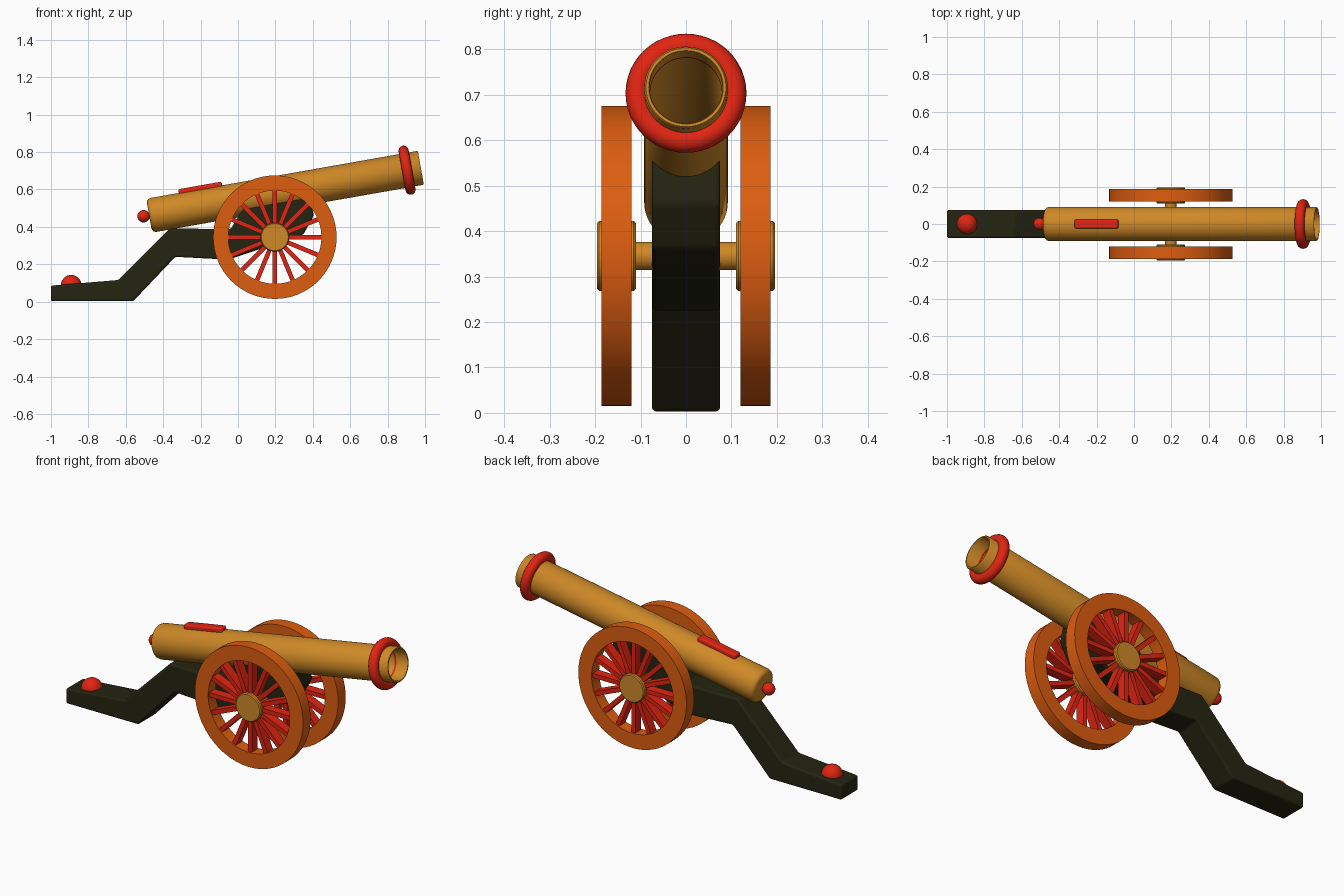
import bpy, bmesh, math
from mathutils import Matrix, Vector

if "Cube" in bpy.data.objects:
    bpy.data.objects.remove(bpy.data.objects["Cube"], do_unlink=True)


def material(name, rgb):
    m = bpy.data.materials.new(name)
    m.use_nodes = True
    m.diffuse_color = (*rgb, 1)
    bsdf = m.node_tree.nodes["Principled BSDF"]
    bsdf.inputs["Base Color"].default_value = (*rgb, 1)
    bsdf.inputs["Roughness"].default_value = 0.6
    return m


GOLD = material("brass gold", (0.62, 0.25, 0.02))
RED = material("bright red", (0.75, 0.018, 0.006))
ORANGE = material("wheel orange", (0.72, 0.11, 0.005))
DARK = material("dark olive", (0.018, 0.018, 0.006))


def finish(name, bm, mat, matrix=Matrix(), bevel=0):
    bmesh.ops.recalc_face_normals(bm, faces=bm.faces)
    mesh = bpy.data.meshes.new(name)
    bm.to_mesh(mesh)
    bm.free()
    mesh.materials.append(mat)
    ob = bpy.data.objects.new(name, mesh)
    bpy.context.collection.objects.link(ob)
    ob.matrix_world = matrix
    if bevel:
        mod = ob.modifiers.new("rounded edges", "BEVEL")
        mod.width, mod.segments = bevel, 3
    bpy.ops.object.select_all(action="DESELECT")
    ob.select_set(True)
    bpy.context.view_layer.objects.active = ob
    bpy.ops.object.shade_smooth_by_angle(angle=math.radians(35))
    return ob


def lathe(name, profile, mat, matrix, steps=48, closed=False):
    """Spin (radius, height) points around local z."""
    bm = bmesh.new()
    verts = [bm.verts.new((r, 0, h)) for r, h in profile]
    pairs = list(zip(verts, verts[1:] + verts[:1]))
    edges = [bm.edges.new(p) for p in (pairs if closed else pairs[:-1])]
    bmesh.ops.spin(bm, geom=verts + edges, cent=(0, 0, 0), axis=(0, 0, 1),
                   angle=math.tau, steps=steps, use_duplicate=False)
    bmesh.ops.remove_doubles(bm, verts=bm.verts, dist=1e-5)
    return finish(name, bm, mat, matrix)


def ball(name, centre, radius):
    bm = bmesh.new()
    bmesh.ops.create_uvsphere(bm, u_segments=32, v_segments=16, radius=radius)
    return finish(name, bm, RED, Matrix.Translation(centre))


# Barrel frame: local z runs from breech to muzzle, raised ten degrees
tilt = math.radians(10)
breech = (Matrix.Translation((-0.475, 0, 0.46))
          @ Matrix.Rotation(math.pi / 2 - tilt, 4, "Y"))
length, radius, bore = 1.475, 0.092, 0.08
lathe("barrel", [(0, 0), (0.07, 0), (0.081, 0.004), (0.089, 0.012), (radius, 0.024),
                 (radius, length - 0.006), (radius - 0.004, length),
                 (bore + 0.002, length), (bore, length - 0.004),
                 (bore, 0.4), (0, 0.4)], GOLD, breech)

# Muzzle ring
ring = [(0.106 + 0.027 * math.cos(a), 1.4 + 0.027 * math.sin(a))
        for a in (math.tau * i / 16 for i in range(16))]
lathe("muzzle_ring", ring, RED, breech, closed=True)

# Breech knob and trail bolt
ball("breech_knob", (-0.505, 0, 0.457), 0.033)
ball("trail_bolt", (-0.892, 0, 0.088), 0.055)

# Vent strip lying on the barrel
bm = bmesh.new()
bmesh.ops.create_cube(bm, size=1, matrix=Matrix.Diagonal((0.236, 0.05, 0.04, 1)))
finish("vent_strip", bm, RED, Matrix.Translation((-0.2, 0, 0.602))
       @ Matrix.Rotation(-tilt, 4, "Y"), bevel=0.01)

# Carriage: side outline extruded across the width
outline = [(-1, 0.003), (-1, 0.086), (-0.64, 0.116), (-0.365, 0.392), (-0.04, 0.388),
           (0.03, 0.5), (0.385, 0.56), (0.405, 0.46), (0.35, 0.36),
           (-0.05, 0.225), (-0.335, 0.24), (-0.56, 0.003)]
bm = bmesh.new()
face = bm.faces.new([bm.verts.new((x, -0.075, z)) for x, z in outline])
side = bmesh.ops.extrude_face_region(bm, geom=[face])["geom"]
bmesh.ops.translate(bm, vec=(0, 0.15, 0),
                    verts=[v for v in side if isinstance(v, bmesh.types.BMVert)])
finish("carriage", bm, DARK, bevel=0.01)

# Axle frame: local z runs along y
hub_centre = Vector((0.197, 0, 0.345))
across = Matrix.Rotation(math.pi / 2, 4, "X")
lathe("axle", [(0, -0.15), (0.031, -0.15), (0.031, 0.15), (0, 0.15)],
      GOLD, Matrix.Translation(hub_centre) @ across, steps=32)

# Wheels
for label, sign in (("right", 1), ("left", -1)):
    place = Matrix.Translation(hub_centre + Vector((0, -0.153 * sign, 0))) @ across
    lathe(label + "_rim", [(0.249, -0.033), (0.33, -0.033), (0.33, 0.033), (0.249, 0.033)],
          ORANGE, place, steps=64, closed=True)
    lathe(label + "_hub", [(0, -0.043), (0.072, -0.043), (0.077, -0.038),
                           (0.077, 0.038), (0.072, 0.043), (0, 0.043)], GOLD, place)
    bm = bmesh.new()
    for i in range(16):
        bmesh.ops.create_cube(bm, size=1, matrix=Matrix.Rotation(math.tau * i / 16, 4, "Z")
                              @ Matrix.Translation((0.155, 0, 0))
                              @ Matrix.Diagonal((0.21, 0.024, 0.05, 1)))
    finish(label + "_spokes", bm, RED, place)
